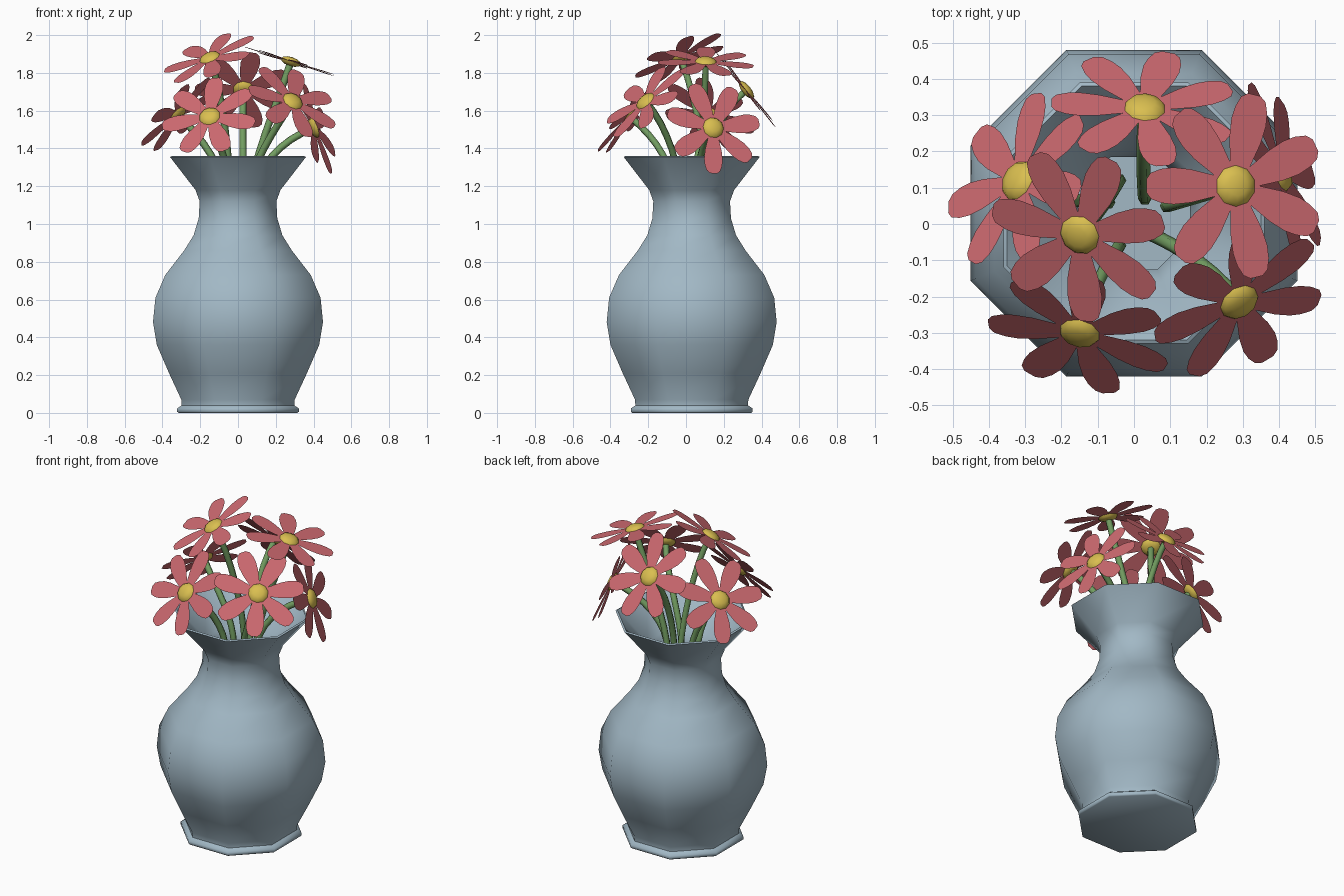
import bpy, bmesh, math
from mathutils import Vector, Matrix

if "Cube" in bpy.data.objects:
    bpy.data.objects.remove(bpy.data.objects["Cube"])


def material(name, rgb):
    m = bpy.data.materials.new(name)
    m.diffuse_color = (*rgb, 1)
    m.use_nodes = True
    m.node_tree.nodes["Principled BSDF"].inputs["Base Color"].default_value = m.diffuse_color
    return m


BLUE = material("vase_blue", (0.36, 0.48, 0.56))
RED = material("petal_red", (0.60, 0.14, 0.16))
YELLOW = material("center_yellow", (0.70, 0.52, 0.08))
GREEN = material("stem_green", (0.17, 0.34, 0.12))


def mesh_object(name, bm, mat, angle=None):
    me = bpy.data.meshes.new(name)
    bm.to_mesh(me)
    bm.free()
    me.materials.append(mat)
    ob = bpy.data.objects.new(name, me)
    bpy.context.collection.objects.link(ob)
    if angle:
        bpy.ops.object.select_all(action='DESELECT')
        ob.select_set(True)
        bpy.context.view_layer.objects.active = ob
        bpy.ops.object.shade_smooth_by_angle(angle=math.radians(angle))
    return ob


# Vase: eight-sided lathe, (half width across flats, height), outside then inside
PROFILE = [(.315, 0), (.322, .006), (.322, .024), (.298, .04), (.30, .07),
           (.365, .21), (.43, .36), (.45, .48), (.437, .61), (.385, .73),
           (.285, .86), (.235, .94), (.208, 1.03), (.203, 1.12), (.225, 1.18),
           (.36, 1.355), (.350, 1.36), (.19, 1.18), (.155, 1.10), (.165, 1.02),
           (.24, .87), (.34, .73), (.40, .58), (.40, .44), (.33, .22), (.26, .06)]
CENTRE_Y = .03
bm = bmesh.new()
rings = []
for half, z in PROFILE:
    r = half / math.cos(math.pi / 8)
    rings.append([bm.verts.new((r * math.cos((i + .5) * math.pi / 4),
                                CENTRE_Y + r * math.sin((i + .5) * math.pi / 4), z))
                  for i in range(8)])
for a, b in zip(rings, rings[1:]):
    for i in range(8):
        j = (i + 1) % 8
        bm.faces.new((a[i], a[j], b[j], b[i]))
bm.faces.new(rings[0][::-1])
bm.faces.new(rings[-1])
mesh_object("vase", bm, BLUE, 60)

# Flowers: centre, facing direction, one petal tip seen from the top, stem in the neck
FLOWERS = [
    ((-.15, -.03, 1.88), (-.35, -.38, .86), (-.13, -.27), (-.04, .12)),
    ((-.32, .12, 1.58), (-.67, .36, .65), (-.515, .045), (-.07, .06)),
    ((.03, .32, 1.71), (.05, .78, .62), (-.225, .335), (.03, .07)),
    ((.28, .105, 1.86), (.30, .04, .95), (.035, .105), (.06, .09)),
    ((.405, .145, 1.51), (.90, .28, .33), (.489, .145), (.09, .05)),
    ((.29, -.215, 1.65), (.42, -.60, .68), (.505, -.21), (.05, -.03)),
    ((-.15, -.30, 1.57), (-.20, -.75, .60), (-.065, -.475), (-.04, -.06)),
]
# Petal half outline: (distance from centre, half width)
PETAL = [(.03, .022), (.08, .034), (.13, .046), (.18, .051), (.215, .047),
         (.245, .036), (.258, .018)]

for k, (c, n, tip, neck) in enumerate(FLOWERS, 1):
    c, n = Vector(c), Vector(n).normalized()
    dx, dy = tip[0] - c.x, tip[1] - c.y
    u = Vector((dx, dy, -(n.x * dx + n.y * dy) / n.z)).normalized()
    v = n.cross(u)
    frame = Matrix((u, v, n)).transposed().to_4x4()
    frame.translation = c

    # Seven thin petals
    bm = bmesh.new()
    for i in range(7):
        turn = frame @ Matrix.Rotation(i * math.tau / 7, 4, 'Z')
        outline = [(x, -w) for x, w in PETAL] + [(x, w) for x, w in reversed(PETAL)]
        bm.faces.new([bm.verts.new(turn @ Vector((x, y, 0))) for x, y in outline])
    mesh_object(f"petals_{k}", bm, RED)

    # Flattened ball in the middle
    bm = bmesh.new()
    bmesh.ops.create_uvsphere(bm, u_segments=10, v_segments=6, radius=.057,
                              matrix=frame @ Matrix.Diagonal((1, 1, .42, 1)))
    mesh_object(f"flower_center_{k}", bm, YELLOW, 60)

    # Curved stem rising through the neck
    cu = bpy.data.curves.new(f"stem_{k}", 'CURVE')
    cu.dimensions = '3D'
    cu.bevel_depth = .019
    cu.bevel_resolution = 1
    cu.resolution_u = 8
    cu.use_fill_caps = True
    sp = cu.splines.new('BEZIER')
    sp.bezier_points.add(2)
    up = Vector((0, 0, 1))
    knots = [(Vector((*neck, .08)), up * .2), (Vector((*neck, 1.12)), up * .18), (c, n * .2)]
    for p, (co, h) in zip(sp.bezier_points, knots):
        p.handle_left_type = p.handle_right_type = 'FREE'
        p.co, p.handle_left, p.handle_right = co, co - h, co + h
    cu.materials.append(GREEN)
    bpy.context.collection.objects.link(bpy.data.objects.new(f"stem_{k}", cu))
